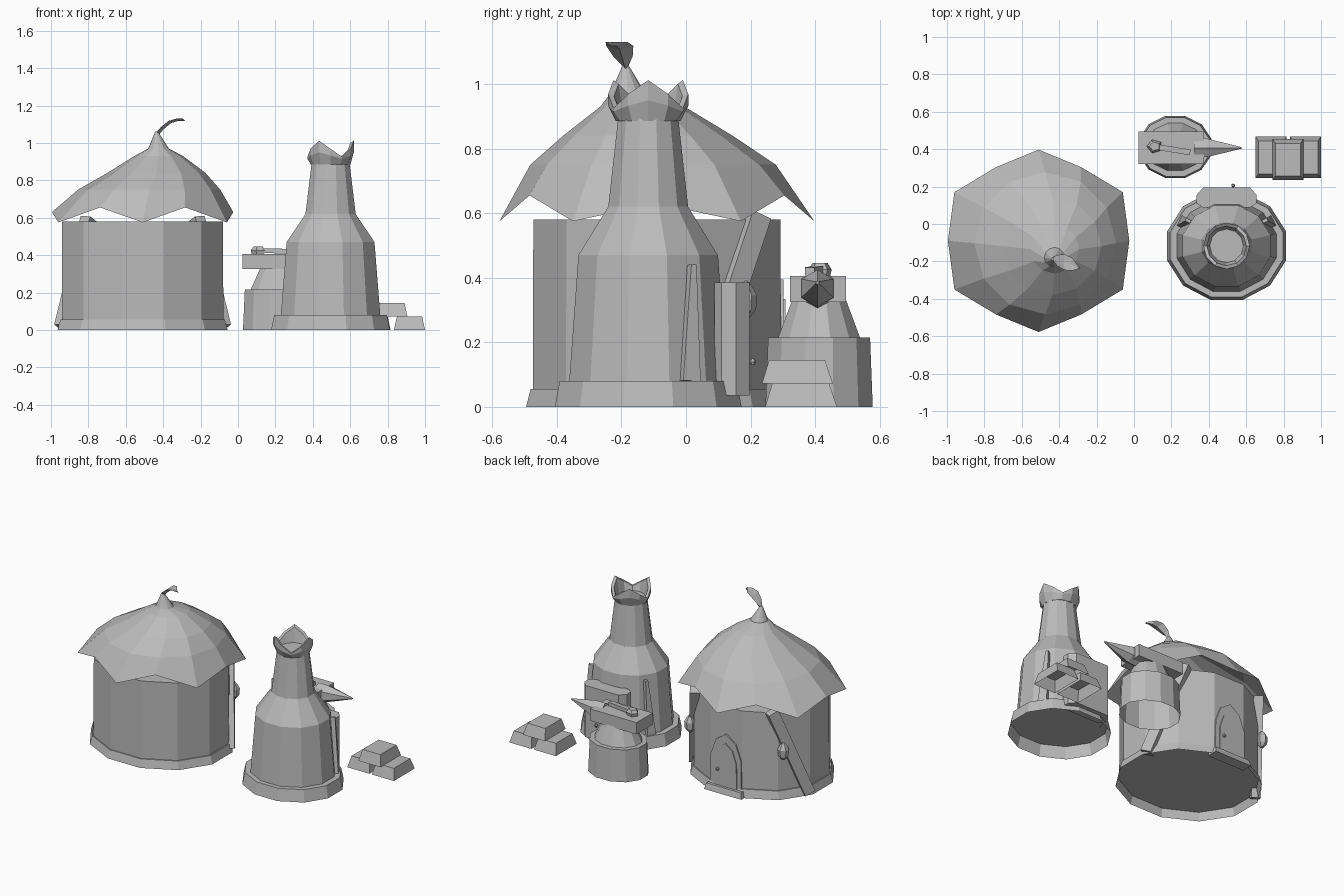
import bpy, bmesh
from math import sin, cos, pi, radians
from mathutils import Vector

if "Cube" in bpy.data.objects:
    bpy.data.objects.remove(bpy.data.objects["Cube"])

grey = bpy.data.materials.new("plain_grey")
grey.use_nodes = True
grey.diffuse_color = (0.5, 0.5, 0.5, 1)
grey.node_tree.nodes["Principled BSDF"].inputs["Base Color"].default_value = grey.diffuse_color

OPEN_BELOW = (False, True)


def finish(name, bm):
    bmesh.ops.recalc_face_normals(bm, faces=bm.faces)
    mesh = bpy.data.meshes.new(name)
    bm.to_mesh(mesh)
    bm.free()
    mesh.materials.append(grey)
    ob = bpy.data.objects.new(name, mesh)
    bpy.context.collection.objects.link(ob)
    return ob


def loft(name, rings, caps=(True, True)):
    """Bridge rings of points, closing the chosen ends."""
    bm = bmesh.new()
    loops = [[bm.verts.new(p) for p in ring] for ring in rings]
    n = len(loops[0])
    for a, b in zip(loops, loops[1:]):
        for i in range(n):
            j = (i + 1) % n
            bm.faces.new((a[i], a[j], b[j], b[i]))
    for loop, cap in zip((loops[0], loops[-1]), caps):
        if cap:
            bm.faces.new(loop)
    return finish(name, bm)


def ring(cx, cy, z, rx, ry, n=12, turn=0.5):
    return [(cx + rx * cos(2 * pi * (i + turn) / n),
             cy + ry * sin(2 * pi * (i + turn) / n), z) for i in range(n)]


def turned(name, cx, cy, profile, squash=1.0, n=12, caps=(True, True)):
    return loft(name, [ring(cx, cy, z, r, r * squash, n) for r, z in profile], caps)


def rect(x0, x1, y0, y1, z):
    return [(x0, y0, z), (x1, y0, z), (x1, y1, z), (x0, y1, z)]


def bar(name, start, end, out, width, depth, taper=1.0):
    """Rectangular bar between two points; depth runs along out."""
    a, b = Vector(start), Vector(end)
    side = (b - a).cross(Vector(out)).normalized()
    normal = side.cross(b - a).normalized()
    rings = []
    for p, s in ((a, 1), (b, taper)):
        u, v = side * width * s / 2, normal * depth / 2
        rings.append([p + u + v, p - u + v, p - u - v, p + u - v])
    return loft(name, rings)


def slab(name, outline, y0, y1):
    """Upright plate from an x-z outline."""
    return loft(name, [[(x, y, z) for x, z in outline] for y in (y0, y1)])


def knob(name, x, y, z):
    return turned(name, x, y, [(0.006, z - 0.01), (0.011, z), (0.006, z + 0.01)], 1, 6)


# Hut walls on a hollow foundation
HX, HY = -0.51, -0.09


def on_hut(angle, r, z):
    a = radians(angle)
    return Vector((HX + r * cos(a), HY + r * 0.9 * sin(a), z))


turned("hut_walls", HX, HY, [(0.447, 0.055), (0.445, 0.58)], 0.89)
turned("hut_foundation", HX, HY, [(0.471, 0), (0.455, 0.055)], 0.89, 12, OPEN_BELOW)

# Scalloped open roof, leaning towards its peak
eave = []
for i in range(12):
    a = 2 * pi * i / 12
    r, z = (0.52, 0.575) if i % 2 else ((0.485, 0.63) if i % 6 == 0 else (0.455, 0.655))
    if i in (3, 9):
        r = 0.4875
    eave.append((HX + r * cos(a), HY + r * sin(a), z))
roof = [eave]
for cx, cy, z, r in ((-0.475, -0.102, 0.75, 0.38), (-0.436, -0.118, 0.84, 0.262),
                     (-0.424, -0.135, 0.93, 0.13), (-0.425, -0.18, 0.97, 0.055),
                     (-0.435, -0.187, 1.06, 0.008)):
    roof.append(ring(cx, cy, z, r, r, 12, 0))
loft("hut_roof", roof, OPEN_BELOW)

# Curled leaf at the peak
leaf = []
for x, y, z, w in ((-0.435, -0.187, 1.055, 0.008), (-0.41, -0.195, 1.085, 0.03),
                   (-0.37, -0.205, 1.118, 0.042), (-0.33, -0.215, 1.13, 0.034),
                   (-0.295, -0.235, 1.13, 0.004)):
    leaf.append([(x, y - w, z), (x + 0.012, y, z - 0.012), (x, y + w, z), (x - 0.006, y, z - 0.004)])
loft("roof_leaf", leaf)

# Arched door with frame, knob and step
for name, half, shoulder, top, y in (("door_frame", 0.117, 0.24, 0.395, 0.302),
                                     ("door", 0.085, 0.21, 0.335, 0.308)):
    right = [(half, 0.03), (half * 0.97, shoulder), (half * 0.62, shoulder + (top - shoulder) * 0.68)]
    arch = right + [(0, top)] + [(-x, z) for x, z in reversed(right)]
    slab(name, [(HX + x, z) for x, z in arch], 0.27, y)
knob("door_knob", HX + 0.055, 0.312, 0.15)
loft("door_step", [rect(HX - 0.14, HX + 0.14, 0.26, 0.335, 0), rect(HX - 0.13, HX + 0.13, 0.26, 0.325, 0.04)])

# Leaning posts and lanterns either side of the door
for label, flip in (("left", False), ("right", True)):
    foot, head, mid, hook = [180 - a if flip else a for a in (17, 50, 34, 41)]
    bar("post_" + label, on_hut(foot, 0.45, 0.015), on_hut(head, 0.45, 0.595),
        on_hut(mid, 1, 0) - on_hut(mid, 0, 0), 0.07, 0.06)
    c = on_hut(hook, 0.465, 0)
    turned("lantern_" + label, c.x, c.y, [(0.012, 0.275), (0.032, 0.3), (0.036, 0.345),
                                         (0.022, 0.37), (0.006, 0.39)], 1, 6)

# Furnace tower on a hollow base
TX, TY = 0.495, -0.117
turned("furnace_base", TX, TY, [(0.329, 0), (0.312, 0.08)], 0.91, 12, OPEN_BELOW)
turned("furnace_body", TX, TY, [(0.275, 0.08), (0.243, 0.47), (0.139, 0.62), (0.104, 0.9)], 0.92)

# Three-petal crown, hollow inside
crown = [ring(TX, TY, 0.885, 0.106, 0.1, 12, 0)]
for r, low, high in ((0.124, 0.915, 0.95), (0.124, 0.925, 1.012), (0.106, 0.925, 1.0), (0.09, 0.902, 0.902)):
    petal = []
    for i in range(12):
        a = 2 * pi * i / 12
        petal.append((TX + r * cos(a), TY + r * sin(a), low + (high - low) * (1 + cos(3 * a)) / 2))
    crown.append(petal)
loft("chimney_crown", crown)

# Furnace door slab at the back, with its knob
mouth = [(0.125, 0.088), (0.16, 0.11), (0.16, 0.155), (0.125, 0.196)]
mouth = mouth + [(-x, y) for x, y in reversed(mouth)]
loft("furnace_door", [[(TX + x, y, z) for x, y in mouth] for z in (0.035, 0.385)])
knob("furnace_knob", 0.53, 0.206, 0.14)

# Pointed tools leaning on the furnace
for label, s in (("left", 1), ("right", -1)):
    bar("leaning_tool_" + label, (TX + s * 0.238, 0.012, 0.08), (TX + s * 0.205, 0.018, 0.44),
        (s, 0.5, 0), 0.06, 0.03, 0.3)

# Anvil on its hollow stump
AX, AY = 0.22, 0.412
turned("anvil_stump", AX, AY, [(0.2, 0), (0.19, 0.215)], 0.86, 12, OPEN_BELOW)
turned("anvil_foot", AX, AY, [(0.158, 0.215), (0.1, 0.34)], 0.83)
loft("anvil_head", [rect(0.025, 0.375, 0.322, 0.495, z) for z in (0.325, 0.405)])
horn = []
for x, z, r in ((0.32, 0.365, 0.06), (0.39, 0.368, 0.057), (0.575, 0.385, 0.005)):
    horn.append([(x, 0.407 + r * sin(2 * pi * i / 6), z + r * cos(2 * pi * i / 6)) for i in range(6)])
loft("anvil_horn", horn)

# Hammer lying on the anvil
turned("hammer_head", 0.11, 0.415, [(0.036, 0.403), (0.042, 0.425), (0.028, 0.445)], 0.9, 5)
bar("hammer_handle", (0.1, 0.415, 0.425), (0.3, 0.383, 0.42), (0, 0, 1), 0.03, 0.025)

# Stacked hollow ingots
for name, x, y0, y1, z in (("ingot_left", 0.733, 0.245, 0.468, 0), ("ingot_right", 0.917, 0.245, 0.468, 0),
                           ("ingot_top", 0.823, 0.235, 0.455, 0.072)):
    loft(name, [rect(x - 0.083, x + 0.083, y0, y1, z),
                rect(x - 0.067, x + 0.067, y0 + 0.022, y1 - 0.025, z + 0.073)], OPEN_BELOW)
